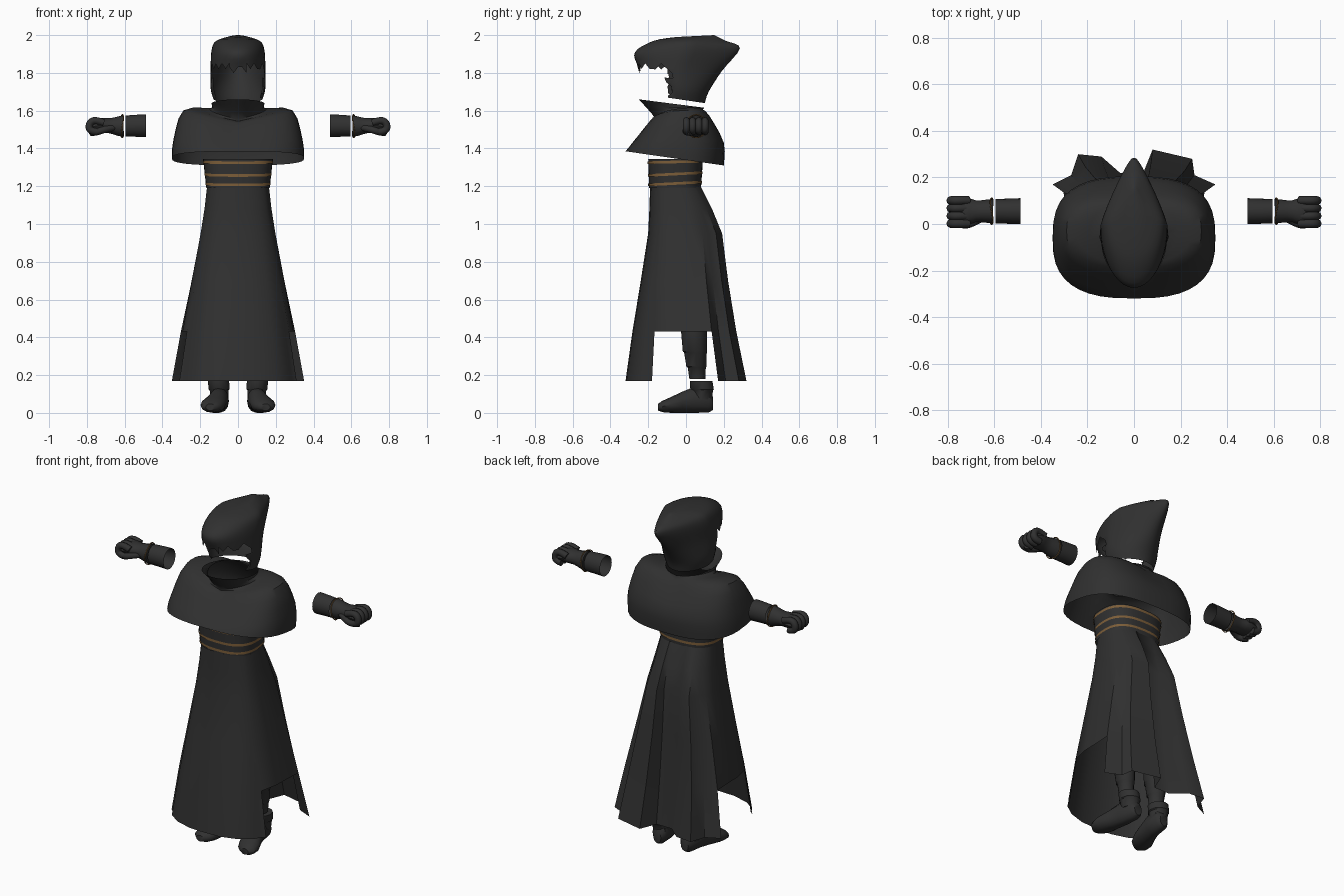
import bpy, bmesh
from math import sin, cos, pi, atan2, copysign, radians
from mathutils import Vector

cube = bpy.data.objects.get("Cube")
if cube:
    bpy.data.objects.remove(cube, do_unlink=True)


def material(name, colour):
    mat = bpy.data.materials.new(name)
    mat.use_nodes = True
    mat.diffuse_color = (*colour, 1)
    mat.node_tree.nodes["Principled BSDF"].inputs["Base Color"].default_value = (*colour, 1)
    return mat


CLOTH = material("charcoal cloth", (0.03, 0.03, 0.03))
GOLD = material("old gold trim", (0.2, 0.11, 0.04))


def signed_power(value, power):
    return copysign(abs(value) ** power, value)


def oval(half_width, front, back, z_front, z_back, taper=0, bump=0, square=2.0, count=40):
    """Horizontal ring that may tilt, narrow at the back or rise at the sides."""
    ring = []
    for i in range(count):
        angle = 2 * pi * i / count
        px = signed_power(cos(angle), 2 / square)
        py = signed_power(sin(angle), 2 / square)
        side = (py + 1) / 2
        ring.append(Vector((half_width * px * (1 - taper * max(0, py)),
                            front + (back - front) * side,
                            z_front + (z_back - z_front) * side + bump * abs(px))))
    return ring


def dense(rows, steps=3):
    """Smoothly add rows between the given ones."""
    result = []
    for i in range(len(rows) - 1):
        a, b = rows[max(i - 1, 0)], rows[i]
        c, d = rows[i + 1], rows[min(i + 2, len(rows) - 1)]
        for k in range(steps):
            t = k / steps
            result.append([q + t / 2 * (r - p + t * (2 * p - 5 * q + 4 * r - s + t * (3 * (q - r) + s - p)))
                           for p, q, r, s in zip(a, b, c, d)])
    return result + [list(rows[-1])]


def loft(name, rings, mat, cap_start=False, cap_end=False, cut=None, edit=None, angle=40):
    """Skin closed rings, drop the faces chosen by cut, then adjust vertices."""
    bm = bmesh.new()
    grid = [[bm.verts.new(p) for p in ring] for ring in rings]
    for low, high in zip(grid, grid[1:]):
        for i in range(len(low)):
            j = (i + 1) % len(low)
            bm.faces.new((low[i], low[j], high[j], high[i]))
    if cap_start:
        bm.faces.new(grid[0][::-1])
    if cap_end:
        bm.faces.new(grid[-1])
    bmesh.ops.recalc_face_normals(bm, faces=bm.faces)
    bm.verts.index_update()
    if cut:
        doomed = [f for f in bm.faces if cut(f.calc_center_median())]
        bmesh.ops.delete(bm, geom=doomed, context="FACES")
    if edit:
        for v in bm.verts:
            edit(v)
    mesh = bpy.data.meshes.new(name)
    bm.to_mesh(mesh)
    bm.free()
    mesh.materials.append(mat)
    obj = bpy.data.objects.new(name, mesh)
    bpy.context.collection.objects.link(obj)
    bpy.ops.object.select_all(action="DESELECT")
    obj.select_set(True)
    bpy.context.view_layer.objects.active = obj
    bpy.ops.object.shade_smooth_by_angle(angle=radians(angle))
    return obj


def limb(name, axis, rows, side, mat=CLOTH, count=12, caps=True):
    """Loft along one axis; rows hold position, two centres and two radii."""
    rings = []
    for pos, c1, c2, r1, r2 in rows:
        ring = []
        for i in range(count):
            a = 2 * pi * i / count
            point = [c1 + r1 * cos(a), c2 + r2 * sin(a)]
            point.insert(axis, pos)
            ring.append(Vector((point[0] * side, point[1], point[2])))
        rings.append(ring)
    return loft(name, rings, mat, caps, caps)


def cord(name, points, radius, mat, cyclic=False):
    curve = bpy.data.curves.new(name, "CURVE")
    curve.dimensions = "3D"
    curve.bevel_depth = radius
    curve.bevel_resolution = 2
    curve.use_fill_caps = True
    curve.resolution_u = 4
    spline = curve.splines.new("NURBS")
    spline.points.add(len(points) - 1)
    for p, co in zip(spline.points, points):
        p.co = (*co, 1)
    spline.use_endpoint_u = not cyclic
    spline.use_cyclic_u = cyclic
    spline.order_u = 3
    curve.materials.append(mat)
    obj = bpy.data.objects.new(name, curve)
    bpy.context.collection.objects.link(obj)


# Hood: face opening cut out, ragged edge around it
HOOD_COUNT = 40
hood_rows = [(.13, -.17, .10, 1.68, 1.64, .1), (.145, -.18, .12, 1.74, 1.70, .1),
             (.145, -.25, .19, 1.83, 1.81, .3), (.14, -.27, .285, 1.91, 1.93, .6),
             (.115, -.17, .21, 1.97, 1.97, .5), (.04, -.05, .15, 1.99, 2.0, .4)]


def fray(v):
    if v.is_boundary and v.index >= HOOD_COUNT and v.co.z < 1.87:
        if (v.index + v.index // HOOD_COUNT) % 2:
            if v.co.z > 1.8:
                v.co.z -= .03
            else:
                v.co.y += .02


loft("hood", [oval(*row, count=HOOD_COUNT) for row in dense(hood_rows, 4)], CLOTH,
     cap_end=True, cut=lambda c: c.y < -.1 and c.z < 1.84, edit=fray)

# Shoulder cape with a standing collar
cape_rows = [(.14, -.25, .10, 1.66, 1.615, 0, 0, 2), (.15, -.16, .09, 1.555, 1.60, 0, .03, 2),
             (.29, -.19, .13, 1.53, 1.55, 0, .06, 2.5), (.342, -.29, .20, 1.42, 1.43, 0, .02, 2.7),
             (.35, -.32, .20, 1.385, 1.31, 0, 0, 2.7)]
loft("shoulder_cape", [oval(*row) for row in dense(cape_rows)], CLOTH)

# Belt with three gold bands
loft("belt", [oval(.168, -.195, .08, 1.19, 1.195, square=2.6),
              oval(.185, -.2, .09, 1.345, 1.345, square=2.6)], CLOTH)
for part, front, back, grow in (("lower", 1.2, 1.215, 0), ("middle", 1.25, 1.265, .005),
                                ("upper", 1.318, 1.325, .013)):
    rings = [oval(.173 + grow, -.2 - grow / 3, .086 + grow / 2, front + h, back + h, square=2.6)
             for h in (0, .014)]
    loft(part + "_belt_band", rings, GOLD)

# Robe skirt: oval waist blending into a folded hem, slit at both sides
front_hem = [(.1, -.315), (.2, -.285), (.27, -.235), (.285, -.2), (.31, -.18), (.335, -.05), (.34, .08)]
back_hem = [(.35, .17), (.26, .21), (.25, .28), (.08, .32), (.04, .22),
            (-.06, .22), (-.14, .29), (-.24, .3), (-.27, .21), (-.35, .17)]
hem = [(0, -.32)] + front_hem + back_hem + [(-x, y) for x, y in reversed(front_hem)]
skirt_rings = []
for z, widen, forward, backward in ((1.2, 0, 0, 0), (1.08, .08, .03, .25), (.95, .2, .08, .47),
                                    (.7, .47, .38, .6), (.43, .76, .72, .78), (.17, 1, 1, 1)):
    ring = []
    for x, y in hem:
        a = atan2(y, x)
        waist_x = .165 * signed_power(cos(a), .8)
        waist_y = -.055 + .135 * signed_power(sin(a), .8)
        blend = backward if y > 0 else forward
        ring.append(Vector((waist_x + (x - waist_x) * widen, waist_y + (y - waist_y) * blend, z)))
    skirt_rings.append(ring)
loft("robe_skirt", skirt_rings, CLOTH,
     cut=lambda c: c.z < .42 and abs(c.x) > .26 and -.15 < c.y < .15)

for side, label in ((1, "left"), (-1, "right")):
    # Forearm cuff, wrist string and closed hand
    limb(label + "_cuff", 0, [(.488, .055, 1.52, .056, .06), (.545, .055, 1.52, .054, .058),
                              (.596, .055, 1.518, .052, .056)], side, count=16, caps=False)
    limb(label + "_hand", 0, dense([(.606, .055, 1.518, .053, .058), (.64, .055, 1.518, .049, .05),
                                    (.68, .055, 1.52, .047, .04), (.73, .055, 1.522, .062, .038),
                                    (.77, .055, 1.515, .055, .03)], 2), side)
    string = [(side * (.612 + .006 * sin(2 * a)), .055 + .057 * cos(a), 1.518 + .062 * sin(a))
              for a in (2 * pi * i / 16 for i in range(16))]
    cord(label + "_wrist_string", string, .003, GOLD, True)
    for i, finger in enumerate(("index", "middle", "ring", "little")):
        y = .002 + .033 * i
        path = [(.71, y, 1.535), (.76, y, 1.555), (.79, y, 1.53), (.785, y, 1.49), (.745, y, 1.488)]
        cord(f"{label}_{finger}_finger", [(side * px, py, pz) for px, py, pz in path], .019, CLOTH)
    thumb = [(.66, .025, 1.51), (.71, -.004, 1.5), (.75, 0, 1.485), (.775, .03, 1.483)]
    cord(label + "_thumb", [(side * px, py, pz) for px, py, pz in thumb], .018, CLOTH)

    # Shin guard with stepped plates
    limb(label + "_shin", 2, [(.18, .105, .06, .04, .042), (.24, .107, .057, .045, .048),
                              (.245, .107, .055, .05, .053), (.32, .108, .05, .055, .06),
                              (.325, .108, .047, .059, .064), (.43, .11, .042, .062, .068),
                              (.6, .11, .03, .068, .072)], side)
    # Boot with splayed toe and ankle collar
    limb(label + "_boot", 1, [(.142, .09, .05, .025, .035), (.12, .092, .062, .044, .06),
                              (.04, .1, .068, .05, .068), (-.02, .115, .056, .056, .056),
                              (-.08, .132, .042, .066, .042), (-.125, .142, .034, .054, .03),
                              (-.148, .146, .03, .025, .018)], side)
    limb(label + "_boot_collar", 2, [(.07, .098, .085, .047, .052), (.12, .1, .085, .05, .058),
                                     (.125, .1, .085, .056, .062), (.168, .103, .08, .056, .06)], side)
